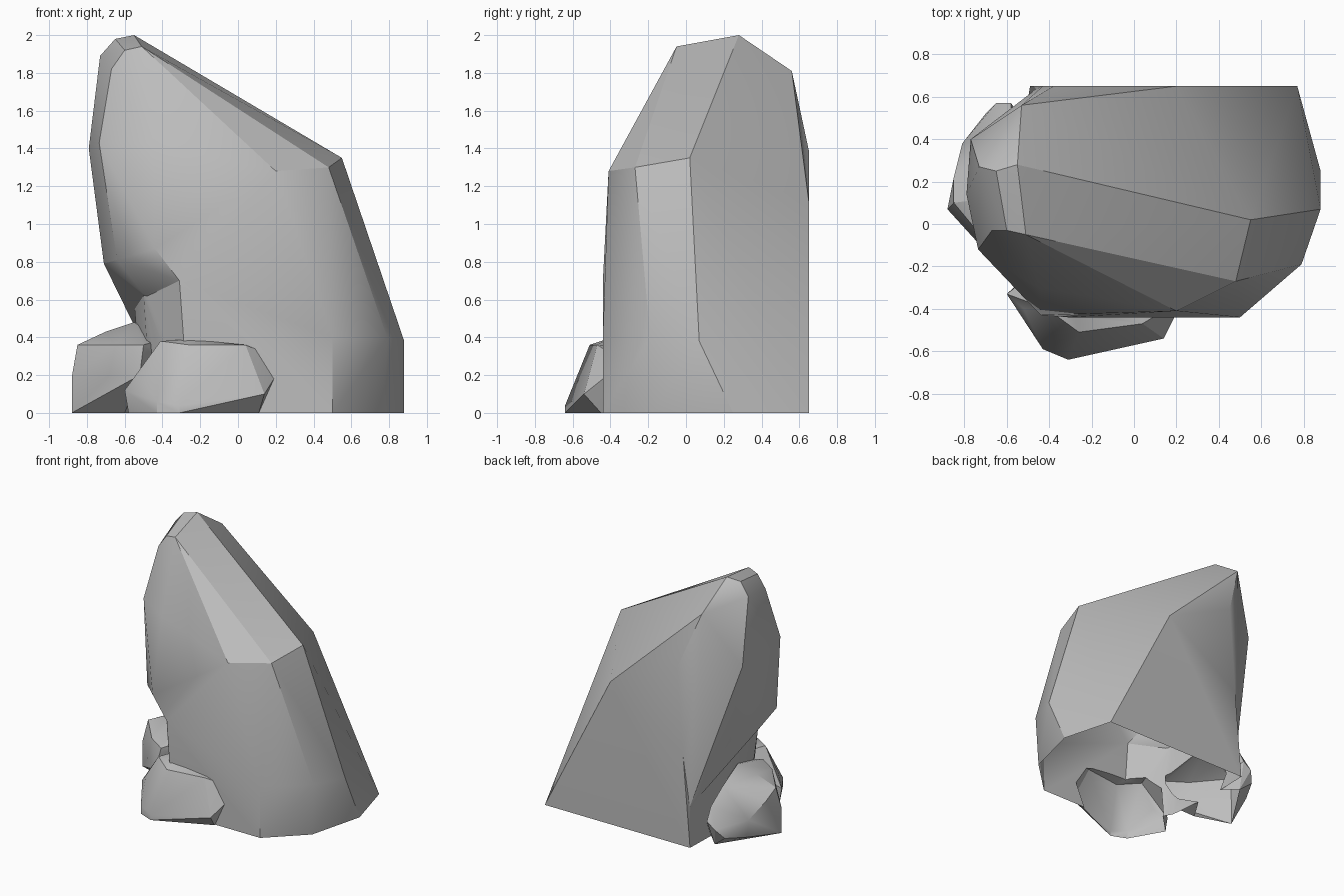
import bpy, bmesh

cube = bpy.data.objects.get("Cube")
if cube:
    bpy.data.objects.remove(cube, do_unlink=True)

stone = bpy.data.materials.new("grey_stone")
stone.use_nodes = True
GREY = (0.51, 0.51, 0.51, 1)
stone.diffuse_color = GREY
stone.node_tree.nodes["Principled BSDF"].inputs["Base Color"].default_value = GREY


def rock(name, corners):
    """Faceted rock: the convex hull of a few corner points."""
    bm = bmesh.new()
    for c in corners:
        bm.verts.new(c)
    res = bmesh.ops.convex_hull(bm, input=bm.verts)
    loose = {v for v in res["geom_interior"] if isinstance(v, bmesh.types.BMVert)}
    bmesh.ops.delete(bm, geom=list(loose), context="VERTS")
    bmesh.ops.recalc_face_normals(bm, faces=bm.faces)
    mesh = bpy.data.meshes.new(name)
    bm.to_mesh(mesh)
    bm.free()
    mesh.materials.append(stone)
    obj = bpy.data.objects.new(name, mesh)
    bpy.context.collection.objects.link(obj)
    return obj


# Tall boulder, overhanging on its left edge
boulder = rock("boulder_cluster", [
    (.5, -.44, 0), (.77, -.18, 0), (.88, .25, 0), (.77, .65, 0),
    (.5, -.44, .4), (.79, -.19, .4), (.88, .07, .38),
    (-.55, .28, 2), (-.65, .25, 1.98), (-.51, -.05, 1.94), (-.6, -.03, 1.92),
    (-.67, -.03, 1.82), (-.73, .27, 1.89), (-.53, .56, 1.81),
    (.55, .02, 1.35), (.48, -.27, 1.3), (.2, -.41, 1.28),
    (.2, .65, 1.12), (-.38, .65, 1.39),
    (-.79, .14, 1.4), (-.735, -.12, 1.43), (-.45, -.3, 1.43), (-.77, .4, 1.4),
    (-.71, .1, .79), (-.64, -.21, .81), (-.44, -.43, .87),
    (-.66, .4, .79), (-.5, -.2, .63), (-.31, -.44, .7),
    (-.43, .65, .7), (-.47, .63, .3)])

# Narrow foot under the overhang, buried in the boulder on its other sides
foot = rock("boulder_foot", [
    (.5, -.44, 0), (.4, -.44, .4), (.77, .65, 0), (.4, .65, .4),
    (-.31, -.44, .7), (-.26, -.44, .38), (-.26, -.44, 0),
    (-.5, -.18, .63), (-.46, -.2, .4), (-.46, -.1, 0),
    (-.55, .2, .58), (-.53, .42, .6), (-.5, .3, 0),
    (-.49, .65, 0), (-.43, .65, .7), (-.2, -.1, .95), (-.2, .4, .95)])

# Low rock leaning on the front
front = rock("front_rock", [
    (-.31, -.64, .04), (-.31, -.64, 0), (.14, -.54, .1), (.11, -.45, 0),
    (-.43, -.59, .06), (-.43, -.59, 0), (-.58, -.33, 0), (-.6, -.33, .12),
    (-.52, -.4, .2), (-.41, -.4, .38), (-.26, -.51, .36), (-.26, -.42, .39),
    (.04, -.47, .36), (.09, -.44, .34), (.19, -.44, .18),
    (.1, -.2, 0), (0, -.2, .35), (-.3, -.1, .38), (-.35, -.1, 0)])

# Round rock at the left foot
side = rock("side_rock", [
    (-.88, .07, 0), (-.88, .07, .19), (-.85, .1, .36), (-.85, .22, .3),
    (-.81, .38, .2), (-.78, .36, .05), (-.7, .52, .08), (-.65, .57, .15),
    (-.58, .57, .2), (-.58, .52, .3), (-.6, .5, 0), (-.7, .12, .43),
    (-.55, .15, .48), (-.6, .4, .42), (-.65, -.14, .36), (-.5, -.24, .36),
    (-.68, -.15, .2), (-.52, -.28, .2), (-.6, -.02, 0), (-.4, .3, 0),
    (-.4, -.1, .39)])

# Merge everything into one outer shell
bpy.ops.object.select_all(action="DESELECT")
boulder.select_set(True)
bpy.context.view_layer.objects.active = boulder
for part in (foot, front, side):
    union = boulder.modifiers.new(part.name, "BOOLEAN")
    union.operation = "UNION"
    union.solver = "EXACT"
    union.object = part
    bpy.ops.object.modifier_apply(modifier=union.name)
    bpy.data.objects.remove(part, do_unlink=True)

# Open underside, and sharp edges between the large facets
bm = bmesh.new()
bm.from_mesh(boulder.data)
ground = [f for f in bm.faces if all(v.co.z < 0.002 for v in f.verts)]
bmesh.ops.delete(bm, geom=ground, context="FACES")
bmesh.ops.dissolve_limit(bm, angle_limit=0.02, verts=bm.verts, edges=bm.edges)
bm.to_mesh(boulder.data)
bm.free()
bpy.ops.object.shade_smooth_by_angle(angle=0.47)
